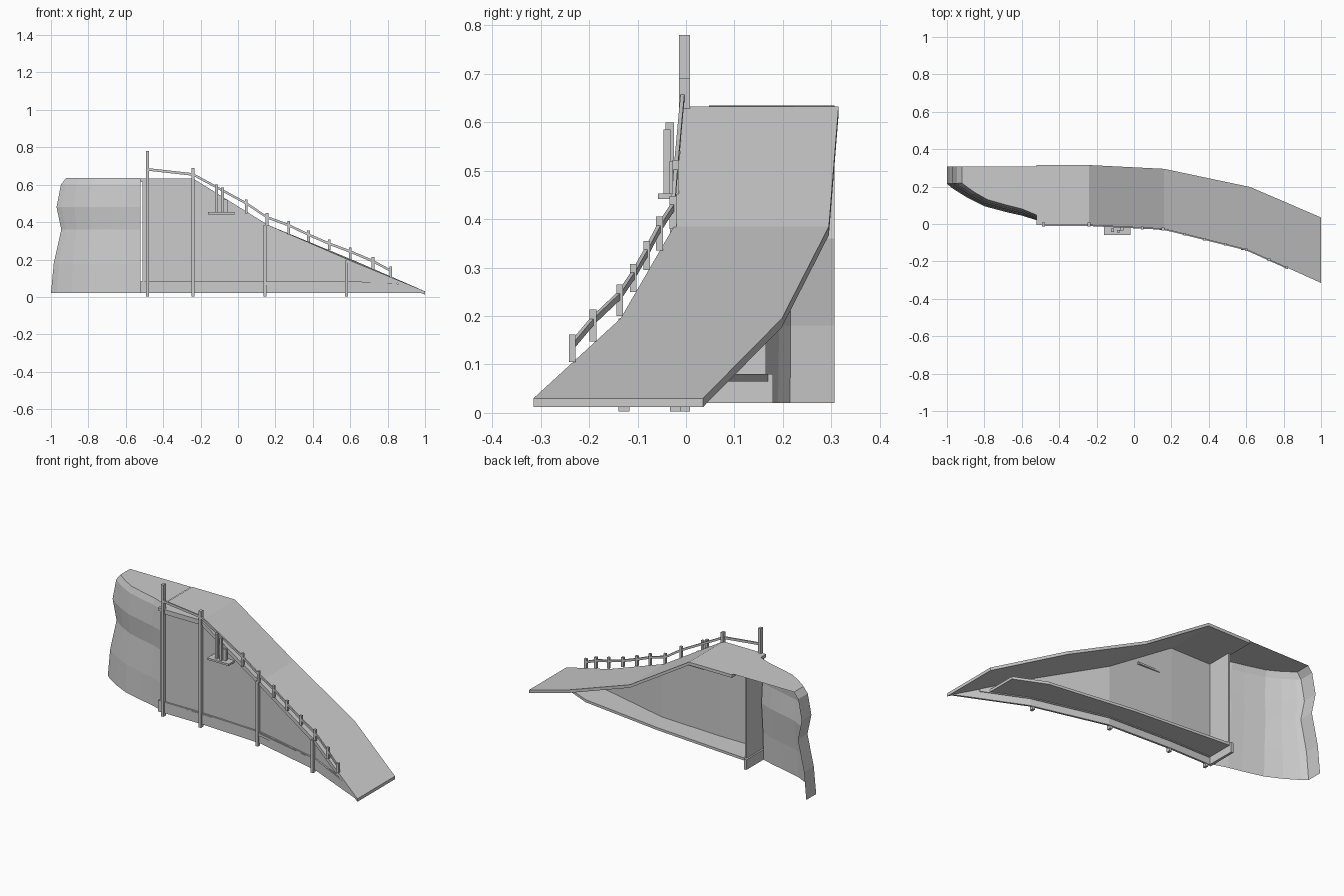
import bpy
from mathutils import Vector

cube = bpy.data.objects.get("Cube")
if cube:
    bpy.data.objects.remove(cube, do_unlink=True)

grey = bpy.data.materials.new("light_grey")
grey.use_nodes = True
COLOR = (0.6, 0.6, 0.6, 1)
grey.diffuse_color = COLOR
grey.node_tree.nodes["Principled BSDF"].inputs["Base Color"].default_value = COLOR


def make(name, verts, faces):
    mesh = bpy.data.meshes.new(name)
    mesh.from_pydata([tuple(v) for v in verts], [], faces)
    mesh.materials.append(grey)
    obj = bpy.data.objects.new(name, mesh)
    bpy.context.scene.collection.objects.link(obj)
    return obj


def loft(name, loops, closed=True):
    """Skin equal-length loops; closed loops also get end caps."""
    n = len(loops[0])
    verts = [p for loop in loops for p in loop]
    faces = []
    for i in range(len(loops) - 1):
        for j in range(n if closed else n - 1):
            k = (j + 1) % n
            faces.append((i * n + j, i * n + k, (i + 1) * n + k, (i + 1) * n + j))
    if closed:
        faces += [tuple(reversed(range(n))), tuple(range(len(verts) - n, len(verts)))]
    return make(name, verts, faces)


def box(name, x0, x1, y0, y1, z0, z1):
    return loft(name, [[(x, y0, z0), (x, y1, z0), (x, y1, z1), (x, y0, z1)] for x in (x0, x1)])


def interp(table, x):
    for (xa, a), (xb, b) in zip(table, table[1:]):
        if x <= xb:
            return a + (b - a) * (x - xa) / (xb - xa)
    return table[-1][1]


# Ramp layout: x, y, z along the front edge and x, y along the back edge
FRONT = [(-0.52, -0.005, 0.633), (-0.24, -0.005, 0.633), (0.16, -0.025, 0.385),
         (0.6, -0.135, 0.195), (1, -0.315, 0.03)]
BACK = [(-0.52, 0.315), (-0.24, 0.315), (0.16, 0.295), (0.62, 0.198), (1, 0.035)]
THICK = 0.018


def front_y(x):
    return interp([(p[0], p[1]) for p in FRONT], x)


def deck_z(x):
    return interp([(p[0], p[2]) for p in FRONT], x)


def wall_strip(name, xs, inset, depth, low, high):
    """Upright strip that follows the front edge of the ramp."""
    loops = []
    for x in xs:
        y = front_y(x) + inset
        a, b = low(x), high(x)
        loops.append([(x, y, a), (x, y + depth, a), (x, y + depth, b), (x, y, b)])
    return loft(name, loops)


# Ramp deck
loft("ramp_deck", [[(fx, fy, z), (bx, by, z), (bx, by, z - THICK), (fx, fy, z - THICK)]
                   for (fx, fy, z), (bx, by) in zip(FRONT, BACK)])


# Front wall with recessed panels, skirt and top trim
def under(x):
    return deck_z(x) - THICK


xs = [-0.5, -0.24, 0.16, 0.6, 0.85]
wall_strip("front_wall", xs, 0.012, 0.008, lambda x: 0.06, under)
wall_strip("top_trim", xs, 0.004, 0.01, lambda x: under(x) - 0.012, under)
wall_strip("front_skirt", [-0.52, -0.24, 0.16, 0.6, 0.86, 0.98], 0.003, 0.012,
           lambda x: 0.02, lambda x: max(0.021, min(0.085, under(x))))

# Floor plate behind the wall and the closed end
edge = [(-0.52, 0.17), (0.1, 0.12), (0.62, 0.05), (0.8, -0.03)]
loft("floor_plate", [[(x, front_y(x) + 0.008, 0.065), (x, y, 0.065),
                      (x, y, 0.08), (x, front_y(x) + 0.008, 0.08)] for x, y in edge])
box("end_wall", -0.51, -0.5, 0.0, 0.165, 0.065, 0.62)
box("end_skirt", -0.52, -0.505, 0.0, 0.18, 0.02, 0.08)

# Tall wall posts
for i, (x, top) in enumerate([(-0.485, 0.78), (-0.24, 0.69), (0.145, 0.385), (0.58, 0.195)]):
    y = front_y(x)
    box(f"wall_post_{i + 1}", x - 0.008, x + 0.008, y - 0.009, y + 0.013, 0.003, top)

# Short railing posts down the slope
posts = [(0.045, 0.445, 0.522), (0.155, 0.38, 0.448), (0.272, 0.335, 0.405),
         (0.377, 0.295, 0.355), (0.487, 0.25, 0.307), (0.6, 0.2, 0.265),
         (0.722, 0.147, 0.213), (0.817, 0.105, 0.162)]
for i, (x, low, top) in enumerate(posts):
    y = front_y(x)
    box(f"railing_post_{i + 1}", x - 0.007, x + 0.007, y - 0.009, y + 0.005, low, top)

# Handrail
path = [(-0.485, 0.682), (-0.24, 0.655)] + [(x, top - 0.022) for x, low, top in posts]
loops = []
for x, z in path:
    y = front_y(x) - 0.002
    loops.append([(x, y - 0.004, z - 0.007), (x, y + 0.004, z - 0.007),
                  (x, y + 0.004, z + 0.007), (x, y - 0.004, z + 0.007)])
loft("handrail", loops)

# Small ledge with uprights
box("ledge", -0.16, -0.02, -0.058, 0.015, 0.442, 0.453)
box("ledge_post_left", -0.122, -0.107, -0.042, -0.025, 0.453, 0.6)
box("ledge_post_right", -0.09, -0.075, -0.046, -0.032, 0.453, 0.585)
box("ledge_block", -0.075, -0.055, -0.034, -0.02, 0.453, 0.52)

# Rock: base outline with inward direction, pushed in by height
outline = [(-0.52, 0.02, 0, 0.7), (-0.6, 0.045, 0, 0.9), (-0.68, 0.063, 0.1, 0.9),
           (-0.8, 0.095, 0.2, 0.9), (-0.89, 0.14, 0.5, 0.7), (-0.97, 0.19, 0.9, 0.3),
           (-1, 0.215, 1, 0.1), (-1, 0.307, 1, 0)]
levels = [(0.02, 0), (0.18, 0.015), (0.36, 0.055), (0.48, 0.03), (0.6, 0.053), (0.635, 0.08)]
rows = [[Vector((x + dx * push, y + dy * push * 0.5, z)) for x, y, dx, dy in outline]
        for z, push in levels]
loft("rock_face", rows, closed=False)

# Flat top of the rock
rim = rows[-1] + [Vector((-0.52, 0.307, 0.635))]
make("rock_top", rim, [tuple(range(len(rim)))])
